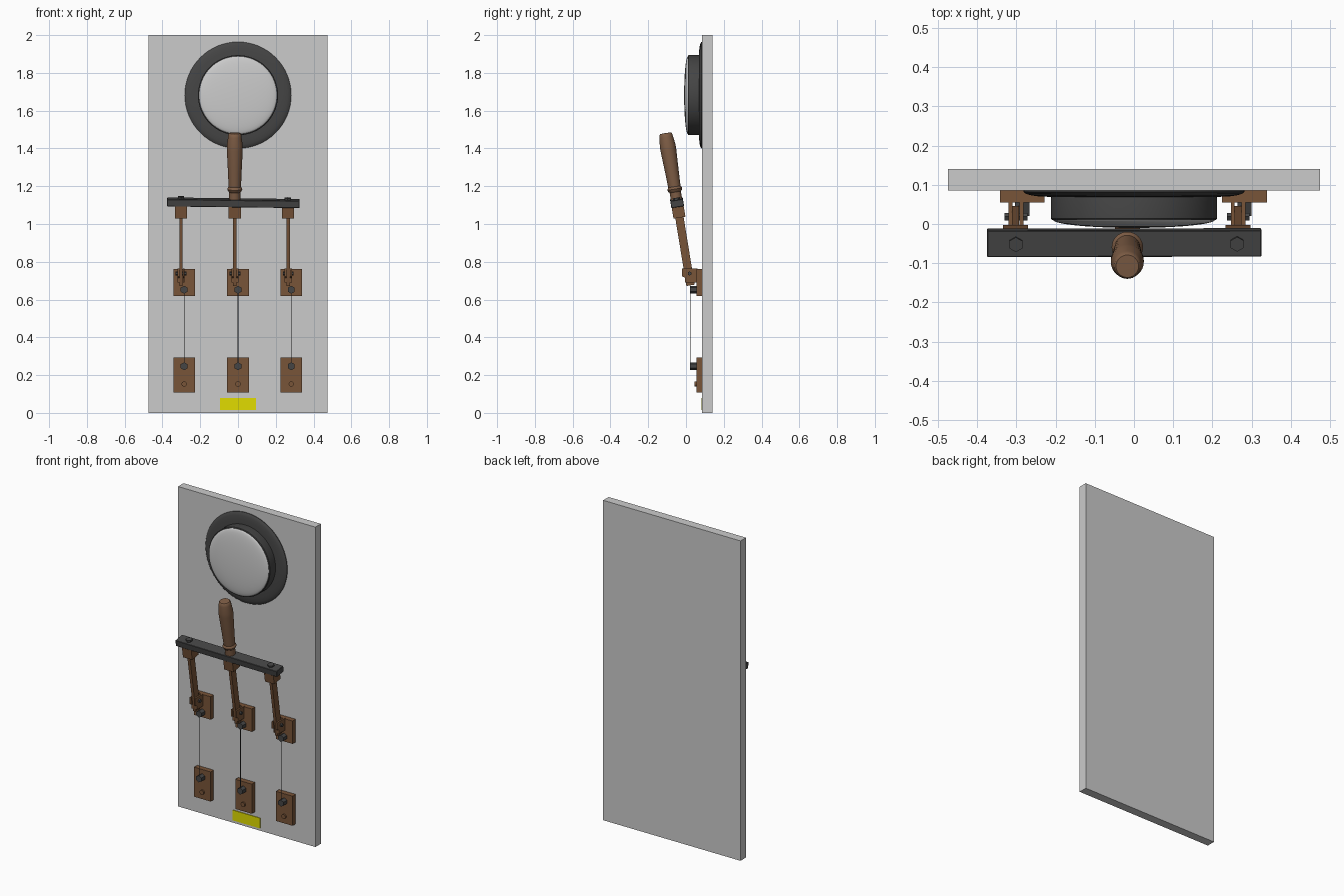
import bpy, bmesh, math
from mathutils import Matrix, Vector

if "Cube" in bpy.data.objects:
    bpy.data.objects.remove(bpy.data.objects["Cube"])


def material(name, r, g, b):
    m = bpy.data.materials.new(name)
    m.diffuse_color = (r, g, b, 1)
    m.use_nodes = True
    m.node_tree.nodes["Principled BSDF"].inputs["Base Color"].default_value = m.diffuse_color
    return m


DARK = material("dark_iron", 0.06, 0.06, 0.06)
COPPER = material("copper", 0.19, 0.09, 0.04)
WOOD = material("wood", 0.21, 0.11, 0.06)
YELLOW = material("yellow", 0.75, 0.72, 0.0)
PALE = material("pale_glass", 0.7, 0.7, 0.7)


def finish(name, bm, mat=None, matrix=None, smooth=False):
    bmesh.ops.recalc_face_normals(bm, faces=bm.faces)
    me = bpy.data.meshes.new(name)
    bm.to_mesh(me)
    bm.free()
    ob = bpy.data.objects.new(name, me)
    bpy.context.collection.objects.link(ob)
    if mat:
        me.materials.append(mat)
    if matrix:
        ob.matrix_world = matrix
    if smooth:
        bpy.ops.object.select_all(action='DESELECT')
        ob.select_set(True)
        bpy.context.view_layer.objects.active = ob
        bpy.ops.object.shade_smooth_by_angle(angle=math.radians(35))
    return ob


def box(name, lo, hi, mat=None, matrix=None, bevel=0):
    bm = bmesh.new()
    bmesh.ops.create_cube(bm, size=1)
    lo, hi = Vector(lo), Vector(hi)
    for v in bm.verts:
        v.co = (lo + hi) / 2 + v.co * (hi - lo)
    if bevel:
        bmesh.ops.bevel(bm, geom=bm.edges[:], offset=bevel, segments=1, affect='EDGES')
    return finish(name, bm, mat, matrix)


def rod(name, a, b, r, mat, sides=6, matrix=None):
    a, b = Vector(a), Vector(b)
    bm = bmesh.new()
    rot = (b - a).to_track_quat('Z', 'Y').to_matrix().to_4x4()
    bmesh.ops.create_cone(bm, cap_ends=True, segments=sides, radius1=r, radius2=r,
                          depth=(b - a).length,
                          matrix=Matrix.Translation((a + b) / 2) @ rot)
    return finish(name, bm, mat, matrix, smooth=sides > 8)


def lathe(name, profile, mat, matrix, sides=48):
    # Profile of (radius, height) pairs spun around local z
    bm = bmesh.new()
    vs = [bm.verts.new((r, 0, h)) for r, h in profile]
    es = [bm.edges.new(p) for p in zip(vs, vs[1:])]
    bmesh.ops.spin(bm, geom=vs + es, axis=(0, 0, 1), cent=(0, 0, 0),
                   steps=sides, angle=2 * math.pi)
    bmesh.ops.remove_doubles(bm, verts=bm.verts, dist=1e-5)
    return finish(name, bm, mat, matrix, smooth=True)


# Back panel and label
box("back_panel", (-0.475, 0.086, 0), (0.475, 0.14, 2))
box("label_plate", (-0.094, 0.082, 0.016), (0.094, 0.088, 0.08), YELLOW)

# Gauge: flange, raised rim and domed glass, all facing the front
face = Matrix.Translation((0, 0.087, 1.682)) @ Matrix.Rotation(math.pi / 2, 4, 'X')
lathe("gauge_flange", [(0, 0), (0.282, 0), (0.282, 0.005), (0.276, 0.01), (0.262, 0.014),
                       (0.24, 0.017), (0.2, 0.018), (0, 0.018)], DARK, face, 64)
lathe("gauge_rim", [(0, 0.01), (0.21, 0.01), (0.212, 0.02), (0.212, 0.073), (0.209, 0.077),
                    (0.2, 0.077), (0, 0.077)], DARK, face, 64)
dome = [(0.207 * math.sin(t), 0.076 + 0.021 * math.cos(t))
        for t in (math.pi / 2 * i / 10 for i in range(11))]
lathe("gauge_glass", dome + [(0, 0.076)], PALE, face, 64)

# Contact plates, terminals and wires, one set per pole
POLES = {"left": -0.285, "middle": 0.0, "right": 0.282}
for side, x in POLES.items():
    box(side + "_upper_plate", (x - 0.057, 0.055, 0.62), (x + 0.057, 0.088, 0.763), COPPER)
    box(side + "_lower_plate", (x - 0.057, 0.055, 0.108), (x + 0.057, 0.088, 0.293), COPPER)
    for level, z in (("upper", 0.652), ("lower", 0.247)):
        rod(f"{side}_{level}_terminal", (x, 0.02, z), (x, 0.06, z), 0.021, DARK)
    rod(side + "_lower_screw", (x, 0.046, 0.153), (x, 0.06, 0.153), 0.014, COPPER, 16)
    rod(side + "_wire", (x, 0.025, 0.25), (x, 0.025, 0.65), 0.002, DARK, 8)

    # Hinge jaws either side of the blade, with a pivot bolt
    bx = x - 0.016
    for tag, s in (("a", -1), ("b", 1)):
        bm = bmesh.new()
        outline = [(0.06, 0.765), (-0.02, 0.765), (-0.02, 0.722), (-0.004, 0.715),
                   (-0.004, 0.69), (0.06, 0.69)]
        f = bm.faces.new([bm.verts.new((bx + s * 0.009, y, z)) for y, z in outline])
        ext = bmesh.ops.extrude_face_region(bm, geom=[f])
        bmesh.ops.translate(bm, vec=(s * 0.01, 0, 0),
                            verts=[e for e in ext["geom"] if isinstance(e, bmesh.types.BMVert)])
        finish(f"{side}_hinge_jaw_{tag}", bm, COPPER)
    rod(side + "_pivot_bolt", (bx - 0.029, 0.019, 0.738), (bx + 0.029, 0.019, 0.738), 0.011, DARK)

# Lever frame: origin at the hinge, leaning toward the front
lever = Matrix.Translation((0, 0.02, 0.70)) @ Matrix.Rotation(math.radians(9.3), 4, 'X')
for side, x in POLES.items():
    bx = x - 0.017
    box(side + "_blade", (bx - 0.009, -0.022, -0.025), (bx + 0.009, 0.022, 0.36), COPPER, lever)
    box(side + "_blade_holder", (bx - 0.032, -0.032, 0.338), (bx + 0.032, 0.032, 0.402),
        COPPER, lever)

# Crossbar, tipped slightly, with a bolt near each end
bar = lever @ Matrix.Translation((-0.025, 0, 0.418)) @ Matrix.Rotation(math.radians(0.7), 4, 'Y')
box("crossbar", (-0.35, -0.034, -0.019), (0.35, 0.034, 0.019), DARK, bar, 0.002)
for side, x in (("left", -0.277), ("right", 0.288)):
    rod(side + "_crossbar_bolt", (x, 0, 0.01), (x, 0, 0.03), 0.019, DARK, 6, bar)

# Turned wooden handle
grip = lever @ Matrix.Translation((-0.017, 0, 0))
lathe("handle", [(0, 0.41), (0.03, 0.41), (0.03, 0.475), (0.036, 0.482), (0.04, 0.491),
                 (0.036, 0.5), (0.033, 0.504), (0.036, 0.58), (0.042, 0.70), (0.042, 0.725),
                 (0.036, 0.77), (0.033, 0.787), (0.029, 0.791), (0, 0.792)], WOOD, grip, 32)
